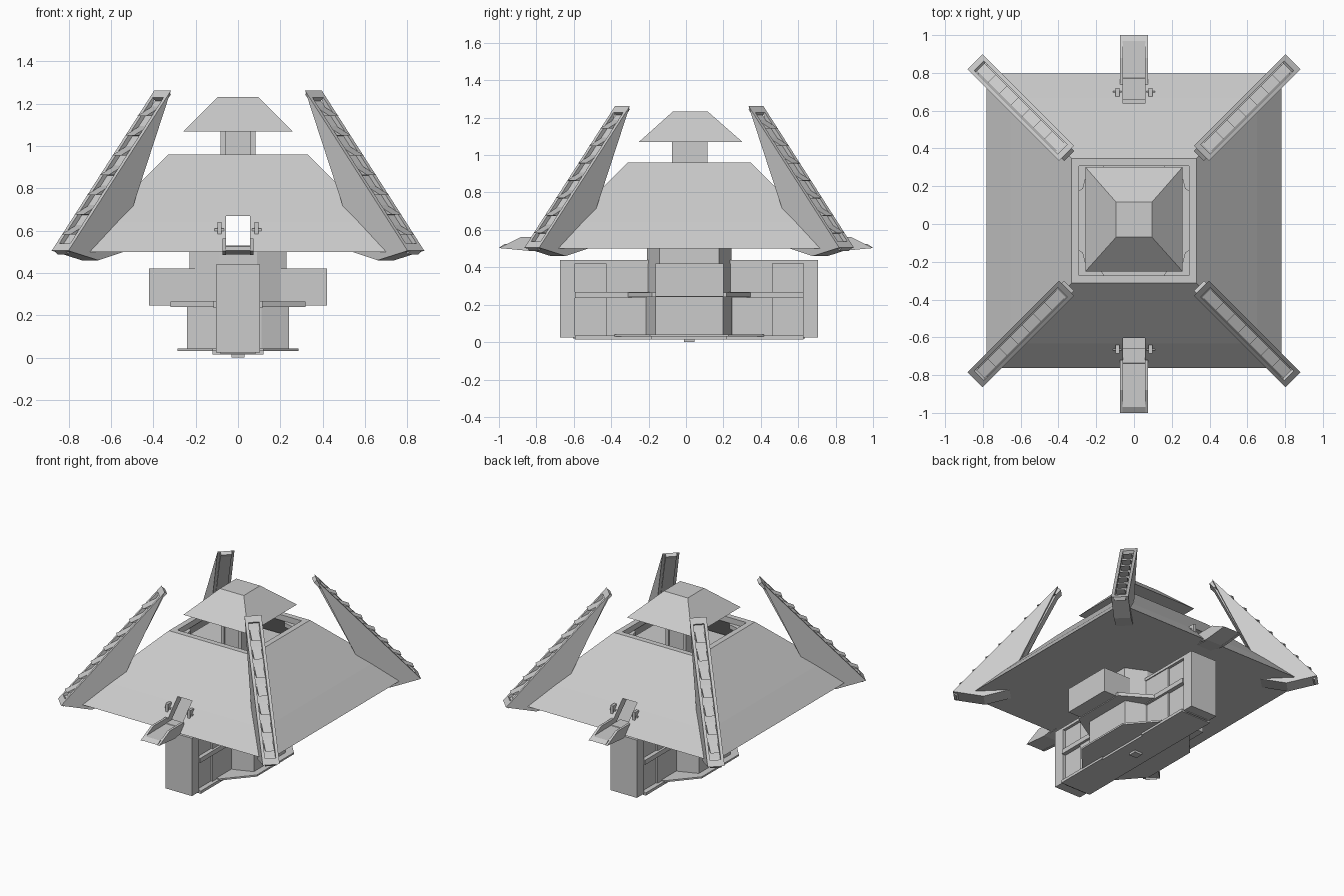
import bpy, bmesh, math
from mathutils import Vector

if "Cube" in bpy.data.objects:
    bpy.data.objects.remove(bpy.data.objects["Cube"])

CY = 0.017  # the roof and tower sit slightly behind the origin


def make(name, verts, faces):
    me = bpy.data.meshes.new(name)
    me.from_pydata(verts, [], faces)
    bm = bmesh.new()
    bm.from_mesh(me)
    bmesh.ops.recalc_face_normals(bm, faces=bm.faces)
    bm.to_mesh(me)
    bm.free()
    ob = bpy.data.objects.new(name, me)
    bpy.context.collection.objects.link(ob)
    return ob


def loft(name, loops):
    """Skin closed loops in order and cap both ends."""
    n = len(loops[0])
    verts = [p for lp in loops for p in lp]
    faces = [tuple(range(n)), tuple(range(len(verts) - n, len(verts)))]
    for k in range(len(loops) - 1):
        for i in range(n):
            j = (i + 1) % n
            faces.append((k*n + i, k*n + j, k*n + n + j, k*n + n + i))
    return make(name, verts, faces)


def box(name, x0, x1, y0, y1, z0, z1):
    return loft(name, [[(x0, y0, z), (x1, y0, z), (x1, y1, z), (x0, y1, z)] for z in (z0, z1)])


def rect(hx, z, hy=None, cy=CY):
    hy = hx if hy is None else hy
    return [(-hx, cy - hy, z), (hx, cy - hy, z), (hx, cy + hy, z), (-hx, cy + hy, z)]


def octagon(hx, hy, cx, cy, z):
    """Rectangle hx by hy whose corners are cut to cx, cy."""
    pts = [(hx, -cy), (hx, cy), (cx, hy), (-cx, hy), (-hx, cy), (-hx, -cy), (-cx, -hy), (cx, -hy)]
    return [(x, y + CY, z) for x, y in pts]


def slab(name, pts, place, a, b):
    """Extrude a 2D profile from offset a to b; place maps (u, v, offset) to 3D."""
    return loft(name, [[place(u, v, o) for u, v in pts] for o in (a, b)])


# Hollow two-slope roof with an open top
roof = loft("roof", [rect(h, z) for h, z in [
    (0.78, 0.50), (0.65, 0.64), (0.33, 0.96), (0.29, 0.96), (0.29, 0.92), (0.61, 0.61), (0.70, 0.52)]])
cutter = box("slot_cutter", -0.057, 0.057, -1.2, 1.2, 0.53, 0.67)
cutter.hide_render = True
cutter.hide_viewport = True
mod = roof.modifiers.new("slot", 'BOOLEAN')
mod.object = cutter
mod.operation = 'DIFFERENCE'
mod.solver = 'EXACT'
bpy.context.view_layer.objects.active = roof
bpy.ops.object.modifier_apply(modifier=mod.name)
bpy.data.objects.remove(cutter)

# Inner platform, corner gussets, column and cap
box("inner_platform", -0.5, 0.5, CY - 0.5, CY + 0.5, 0.685, 0.705)
for sx in (-1, 1):
    for sy in (-1, 1):
        slab("corner_gusset", [(0.30, 0.30), (0.15, 0.30), (0.17, 0.27), (0.25, 0.25), (0.27, 0.17), (0.30, 0.15)],
             lambda u, v, o: (sx*u, CY + sy*v, o), 0.89, 0.92)
box("column", -0.083, 0.083, -0.065, 0.105, 0.70, 1.08)
for sx in (-1, 1):
    box("column_rib", sx*0.07 - 0.012, sx*0.07 + 0.012, -0.075, 0.115, 0.70, 1.07)
loft("cap", [rect(0.258, 1.07, 0.277, 0.025), rect(0.095, 1.233, 0.093, 0.023)])

# Corner fins: two cheek plates, a recessed core, and downward louvres
FIN = [(0.505, 1.262), (1.19, 0.505), (0.99, 0.46), (0.82, 0.50), (0.76, 0.71)]
A = Vector(FIN[0])
D = (Vector(FIN[1]) - A).normalized()
N = Vector((-D.y, D.x))
LENGTH = (Vector(FIN[1]) - A).length


def on_edge(t, out):
    return tuple(A + D*t + N*out)


for sx in (-1, 1):
    for sy in (-1, 1):
        r = math.sqrt(0.5)

        def place(s, z, o):
            return (sx*r*(s + o), CY + sy*r*(s - o), z)

        for o in (-0.056, 0.036):
            slab("fin_cheek", FIN, place, o, o + 0.020)
        core = [on_edge(0.025, -0.022), on_edge(LENGTH - 0.02, -0.022)] + FIN[2:]
        slab("fin_core", core, place, -0.037, 0.037)
        for t0, t1 in ((0, 0.045), (LENGTH - 0.045, LENGTH)):
            slab("fin_end_rim", [on_edge(t0, 0), on_edge(t1, 0), on_edge(t1, -0.026), on_edge(t0, -0.026)],
                 place, -0.037, 0.037)
        slab("fin_foot", [FIN[1], FIN[2], on_edge(LENGTH - 0.06, -0.02)], place, -0.037, 0.037)
        for k in range(7):
            t = 0.075 + 0.126*k
            slab("fin_louvre", [on_edge(t, -0.024), on_edge(t + 0.105, 0.022), on_edge(t + 0.065, -0.024)],
                 place, -0.030, 0.030)

# Chutes under the two roof slots, with hinge brackets
for sy in (-1, 1):
    slab("chute_floor", [(0.66, 0.505), (0.66, 0.528), (0.97, 0.525), (1.0, 0.505), (0.82, 0.488)],
         lambda u, v, o: (o, sy*u, v), -0.06, 0.06)
    for sx in (-1, 1):
        slab("chute_wall", [(1.0, 0.503), (0.88, 0.563), (0.72, 0.563), (0.72, 0.505), (0.82, 0.486)],
             lambda u, v, o: (sx*o, sy*u, v), 0.057, 0.074)
        cx, cy = sx*0.088, sy*0.68 + CY
        box("hinge_bracket", cx - 0.010, cx + 0.010, cy - 0.022, cy + 0.022, 0.57, 0.64)
        box("hinge_pin", cx - 0.022, cx + 0.022, cy - 0.008, cy + 0.008, 0.59, 0.61)

# Tower under the roof: octagonal neck and body, shelf and base plates
loft("neck", [octagon(0.23, 0.225, 0.09, 0.16, z) for z in (0.25, 0.505)])
loft("lower_body", [octagon(0.24, 0.23, 0.11, 0.18, z) for z in (0.03, 0.25)])
loft("shelf", [octagon(0.32, 0.33, 0.11, 0.20, z) for z in (0.24, 0.265)])
loft("base_plate", [octagon(0.285, 0.40, 0.12, 0.21, z) for z in (0.03, 0.042)])
box("bottom_slab", -0.12, 0.11, -0.2, 0.24, 0.015, 0.032)
box("bottom_pin", -0.03, 0.03, CY - 0.028, CY + 0.028, 0.0, 0.03)

# Side boxes resting on the shelf
for sx in (-1, 1):
    xs = sorted((sx*0.20, sx*0.42))
    box("side_box", xs[0], xs[1], -0.163, 0.2, 0.245, 0.42)

# Front and back arms with ledges and end posts
for sy in (-1, 1):
    def arm(name, hx, a, b, z0, z1):
        ys = sorted((CY + sy*a, CY + sy*b))
        box(name, -hx, hx, ys[0], ys[1], z0, z1)

    arm("arm_panel", 0.085, 0.2, 0.62, 0.02, 0.435)
    arm("arm_end_post", 0.105, 0.61, 0.69, 0.025, 0.44)
    arm("arm_top_rail", 0.105, 0.21, 0.69, 0.42, 0.44)
    arm("arm_ledge", 0.115, 0.2, 0.61, 0.235, 0.268)
    arm("arm_bottom_rail", 0.12, 0.2, 0.61, 0.015, 0.035)
    arm("arm_inner_panel", 0.098, 0.21, 0.445, 0.03, 0.43)
